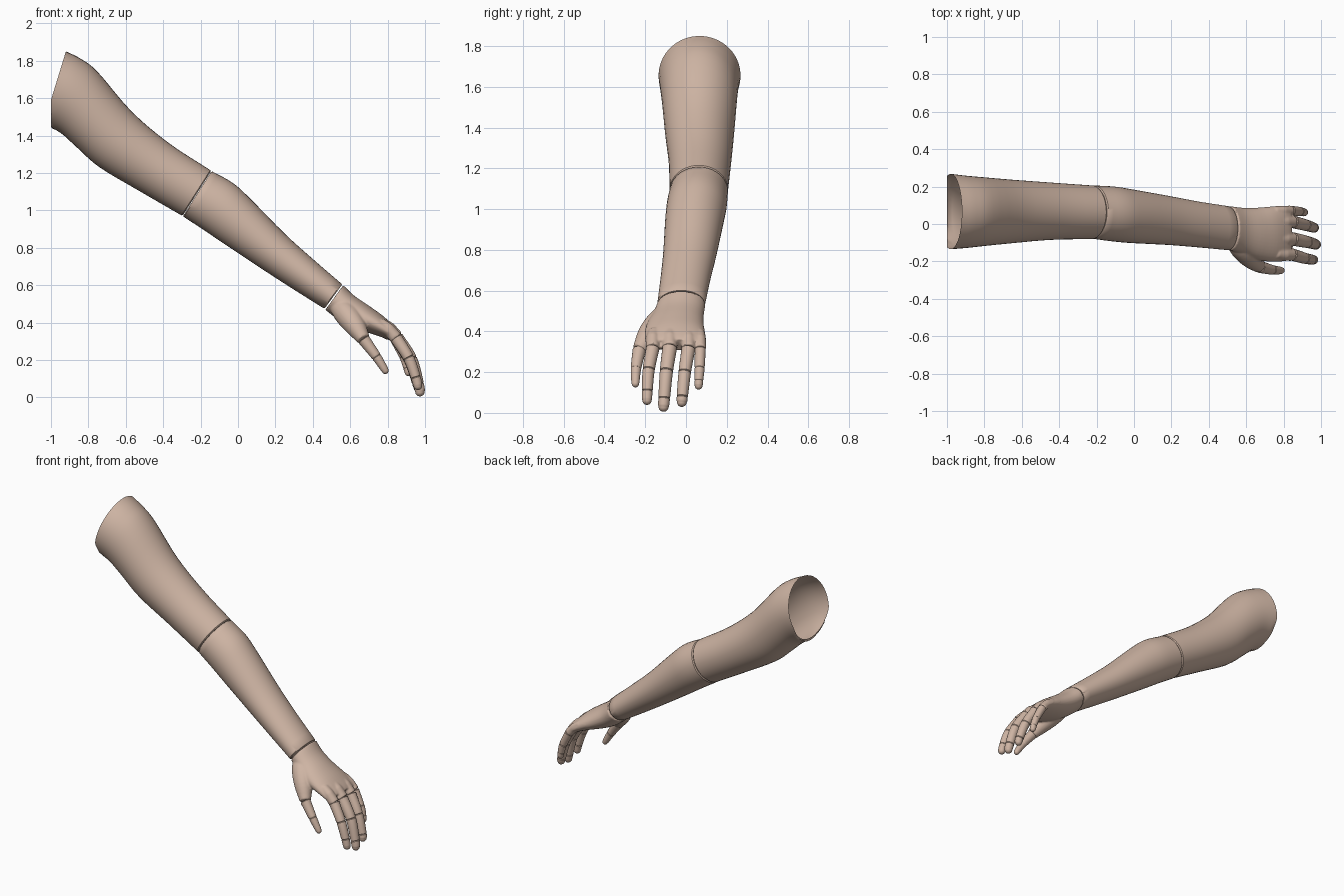
import bpy, bmesh
from math import cos, sin, pi, radians
from mathutils import Vector

if "Cube" in bpy.data.objects:
    bpy.data.objects.remove(bpy.data.objects["Cube"])

skin = bpy.data.materials.new("skin")
skin.diffuse_color = (0.62, 0.46, 0.37, 1)
skin.use_nodes = True
skin.node_tree.nodes["Principled BSDF"].inputs["Base Color"].default_value = skin.diffuse_color


def spline(keys, steps):
    """Catmull-Rom interpolation of equal-length tuples."""
    k = [Vector(p) for p in keys]
    k = [2 * k[0] - k[1]] + k + [2 * k[-1] - k[-2]]
    out = []
    for i in range(1, len(k) - 2):
        a, b, c, d = k[i - 1:i + 3]
        for s in range(steps):
            t = s / steps
            out.append(0.5 * (2 * b + (c - a) * t + (2 * a - 5 * b + 4 * c - d) * t * t
                              + (3 * b - a - 3 * c + d) * t ** 3))
    return out + [k[-2]]


def loft(bm, rings, cap_start=True, cap_end=True):
    """Skin a list of rings (lists of points) and cap the ends."""
    vs = [[bm.verts.new(p) for p in r] for r in rings]
    n = len(vs[0])
    for r, q in zip(vs, vs[1:]):
        for i in range(n):
            bm.faces.new((r[i], r[(i + 1) % n], q[(i + 1) % n], q[i]))
    if cap_start:
        bm.faces.new(vs[0][::-1])
    if cap_end:
        bm.faces.new(vs[-1])


def lip(ring, prev, scale, push):
    """Smaller ring just beyond an end: forms the groove of a joint."""
    c = sum(ring, Vector()) / len(ring)
    d = (c - sum(prev, Vector()) / len(prev)).normalized()
    return [c + (p - c) * scale + d * push for p in ring]


def limb_rings(keys, steps=4, sides=40):
    """Keys: top x, top z, bottom x, bottom z, y min, y max."""
    rings = []
    for tx, tz, bx, bz, y0, y1 in spline(keys, steps):
        c = Vector(((tx + bx) / 2, (y0 + y1) / 2, (tz + bz) / 2))
        u = Vector(((tx - bx) / 2, 0, (tz - bz) / 2))
        v = Vector((0, (y1 - y0) / 2, 0))
        rings.append([c + u * cos(2 * pi * i / sides) + v * sin(2 * pi * i / sides)
                      for i in range(sides)])
    return rings


def tube_rings(pts, sides=20):
    """Points: x, y, z, radius."""
    c = [Vector(p[:3]) for p in pts]
    rings = []
    for i, p in enumerate(pts):
        d = (c[min(i + 1, len(c) - 1)] - c[max(i - 1, 0)]).normalized()
        u = d.cross(Vector((0, 1, 0))).normalized()
        v = d.cross(u)
        rings.append([c[i] + (u * cos(2 * pi * j / sides) + v * sin(2 * pi * j / sides)) * p[3]
                      for j in range(sides)])
    return rings


def finish(bm, name):
    bmesh.ops.recalc_face_normals(bm, faces=bm.faces)
    me = bpy.data.meshes.new(name)
    bm.to_mesh(me)
    bm.free()
    me.shade_smooth()
    me.set_sharp_from_angle(angle=radians(40))
    me.materials.append(skin)
    ob = bpy.data.objects.new(name, me)
    bpy.context.collection.objects.link(ob)
    return ob


# Upper arm: open at the shoulder, trimmed flat at x = -1
r = limb_rings([(-.92, 1.85, -1.04, 1.46, -.135, .268), (-.84, 1.81, -.95, 1.415, -.128, .258),
                (-.75, 1.74, -.86, 1.335, -.118, .25), (-.57, 1.53, -.74, 1.23, -.103, .237),
                (-.37, 1.36, -.53, 1.105, -.085, .222), (-.148, 1.215, -.302, .973, -.08, .206)])
for ring in r:
    for p in ring:
        p.x = max(p.x, -1)
r.append(lip(r[-1], r[-2], .96, .006))
bm = bmesh.new()
loft(bm, r, cap_start=False)
finish(bm, "upper_arm")

# Forearm
r = limb_rings([(-.136, 1.207, -.29, .965, -.08, .206), (-.03, 1.148, -.18, .893, -.094, .2),
                (.06, 1.068, -.08, .825, -.102, .185), (.25, .875, .12, .692, -.112, .15),
                (.40, .74, .29, .582, -.125, .12), (.553, .608, .457, .477, -.14, .095)])
r = [lip(r[0], r[1], .96, .006)] + r + [lip(r[-1], r[-2], .95, .006)]
bm = bmesh.new()
loft(bm, r)
finish(bm, "forearm")

# Fingers: three joints and the tip, then base and tip radius
fingers = {
    "index": ([(.845, -.163, .318), (.912, -.183, .212), (.95, -.19, .108), (.967, -.192, .04)], .033, .023),
    "middle": ([(.848, -.08, .32), (.925, -.096, .205), (.965, -.107, .072), (.977, -.112, .006)], .036, .025),
    "ring": ([(.848, .012, .315), (.917, -.006, .2), (.957, -.018, .08), (.967, -.023, .03)], .034, .024),
    "little": ([(.838, .07, .315), (.885, .067, .222), (.905, .063, .16), (.914, .061, .115)], .027, .019),
    "thumb": ([(.672, -.229, .31), (.74, -.245, .218), (.797, -.249, .128)], .033, .018),
}

# Hand: palm, thumb base and knuckle stubs fused into one skin
bm = bmesh.new()
loft(bm, limb_rings([(.563, .60, .467, .468, -.14, .095), (.62, .545, .54, .412, -.163, .087),
                     (.70, .49, .61, .375, -.192, .087), (.77, .44, .705, .343, -.202, .094),
                     (.825, .39, .768, .322, -.2, .099), (.848, .362, .80, .306, -.194, .096)]))
loft(bm, tube_rings(spline([(.53, -.075, .50, .05), (.575, -.125, .45, .064),
                            (.625, -.18, .385, .058), (.672, -.229, .31, .035)], 4)))
for name, (pts, r0, r1) in fingers.items():
    if name != "thumb":
        x, y, z = pts[0]
        loft(bm, tube_rings([(x - .085, y * .95, z + .075, r0), (x - .04, y, z + .047, r0),
                             (x, y, z, r0 + .002)]))
hand = finish(bm, "hand")
m = hand.modifiers.new("fuse", 'REMESH')
m.mode = 'VOXEL'
m.voxel_size = 0.006
m.use_smooth_shade = True
m = hand.modifiers.new("soften", 'SMOOTH')
m.factor = 0.5
m.iterations = 4

# Finger segments separated by grooves, last one rounded off
for name, (pts, r0, r1) in fingers.items():
    n = len(pts) - 1
    path = spline([(*p, r0 + (r1 - r0) * i / n) for i, p in enumerate(pts)], 12)
    for s in range(n):
        seg = [tuple(p) for p in path[s * 12:s * 12 + 13]]
        a, b = Vector(seg[0]), Vector(seg[-1])
        g = .003 / (b - a).length
        seg[0] = tuple(a.lerp(Vector(seg[1]), min(.9, g * 12)))
        bm = bmesh.new()
        if s < n - 1:
            seg[-1] = tuple(b.lerp(Vector(seg[-2]), min(.9, g * 12)))
            r = tube_rings(seg)
            r.append(lip(r[-1], r[-2], .86, .004))
        else:
            # dome made of shrinking rings ending at the tip
            d = (b - a).to_3d().normalized()
            rad = seg[-1][3]
            body = [p for p in seg if (b.to_3d() - Vector(p[:3])).dot(d) > rad * 1.05]
            c = b.to_3d() - d * rad
            for k in range(7):
                t = k * pi / 2 / 6.3
                body.append((*(c + d * rad * sin(t)), rad * cos(t)))
            r = tube_rings(body)
        r = [lip(r[0], r[1], .86, .004)] + r
        loft(bm, r)
        finish(bm, f"{name}_segment_{s + 1}")
